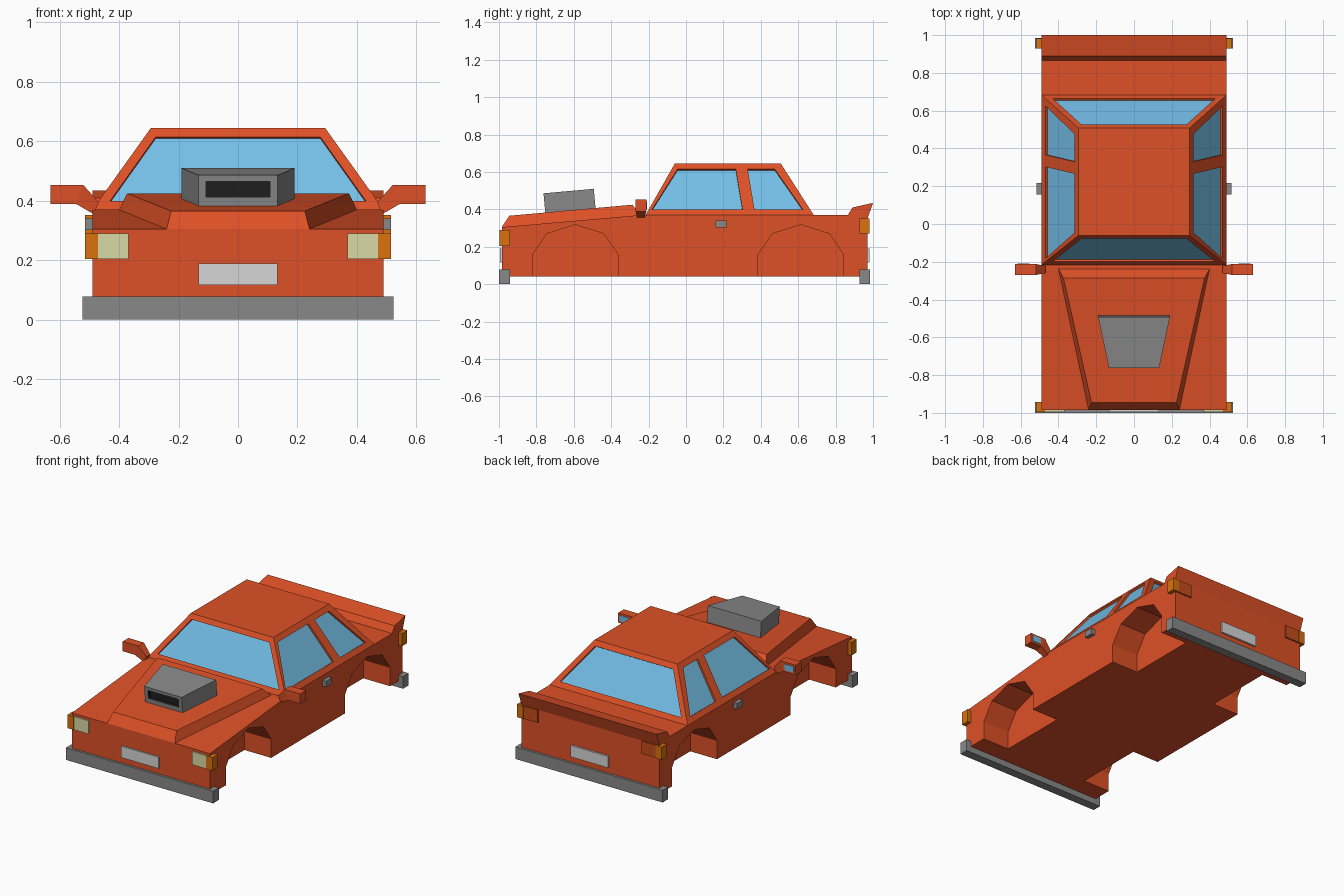
import bpy, bmesh
from mathutils import Vector

if "Cube" in bpy.data.objects:
    bpy.data.objects.remove(bpy.data.objects["Cube"])


def material(name, r, g, b):
    m = bpy.data.materials.new(name)
    m.diffuse_color = (r, g, b, 1)
    m.use_nodes = True
    m.node_tree.nodes["Principled BSDF"].inputs["Base Color"].default_value = m.diffuse_color
    return m


PAINT = material("orange_paint", 0.73, 0.082, 0.02)
GREY = material("grey_metal", 0.25, 0.25, 0.25)
BLACK = material("black", 0.015, 0.015, 0.015)
GLASS = material("blue_glass", 0.175, 0.52, 0.80)
CREAM = material("cream_lamp", 0.70, 0.70, 0.38)
AMBER = material("amber_lamp", 0.70, 0.17, 0.004)
RED = material("tail_red", 0.56, 0.07, 0.01)
PLATE = material("pale_plate", 0.68, 0.67, 0.67)


def finish(name, bm, mats, mirror=False):
    bmesh.ops.remove_doubles(bm, verts=bm.verts, dist=1e-5)
    bmesh.ops.recalc_face_normals(bm, faces=bm.faces)
    me = bpy.data.meshes.new(name)
    bm.to_mesh(me)
    bm.free()
    for m in mats:
        me.materials.append(m)
    ob = bpy.data.objects.new(name, me)
    bpy.context.collection.objects.link(ob)
    if mirror:
        ob.modifiers.new("mirror", 'MIRROR').use_mirror_merge = False
    return ob


def loft(name, ring_a, ring_b, mat, mirror=False):
    """Closed solid between two matching outlines."""
    bm = bmesh.new()
    a = [bm.verts.new(p) for p in ring_a]
    b = [bm.verts.new(p) for p in ring_b]
    bm.faces.new(a)
    bm.faces.new(b[::-1])
    for i in range(len(a)):
        j = (i + 1) % len(a)
        bm.faces.new((a[i], b[i], b[j], a[j]))
    return finish(name, bm, [mat], mirror)


def prism(name, axis, pts, lo, hi, mat, mirror=False):
    """Outline in (y,z) for axis x, or (x,z) for axis y, extruded lo..hi."""
    place = (lambda d, p: (d, p[0], p[1])) if axis == 'x' else (lambda d, p: (p[0], d, p[1]))
    return loft(name, [place(lo, p) for p in pts], [place(hi, p) for p in pts], mat, mirror)


def box(name, x0, x1, y0, y1, z0, z1, mat, mirror=False):
    return prism(name, 'x', [(y0, z0), (y1, z0), (y1, z1), (y0, z1)], x0, x1, mat, mirror)


# Lower body with tail lip
body = prism("body", 'x', [(-.985, .04), (-.985, .305), (-.24, .37), (.865, .37), (.89, .41),
                           (1.0, .435), (.97, .35), (.97, .04)], -.49, .49, PAINT)

# Wheel arches cut into both sides
ARCH = [(-.229, -.05), (-.229, .158), (-.152, .27), (0, .318), (.152, .27), (.229, .158), (.229, -.05)]
cutters = []
for yc in (-.592, .614):
    for s in (-1, 1):
        c = prism("arch_cutter", 'x', [(yc + y, z) for y, z in ARCH], s * .30, s * .6, PAINT)
        c.hide_render = True
        mod = body.modifiers.new("arch", 'BOOLEAN')
        mod.operation, mod.solver, mod.object = 'DIFFERENCE', 'EXACT', c
        cutters.append(c)
deps = bpy.context.evaluated_depsgraph_get()
cut_mesh = bpy.data.meshes.new_from_object(body.evaluated_get(deps))
body.modifiers.clear()
body.data = cut_mesh
for c in cutters:
    bpy.data.objects.remove(c)

# Raised bonnet
loft("bonnet",
     [(-.24, -.985, .305), (.24, -.985, .305), (.40, -.237, .37), (-.40, -.237, .37)],
     [(-.225, -.945, .366), (.225, -.945, .366), (.373, -.287, .425), (-.373, -.287, .425)], PAINT)

# Cabin with recessed windows
Z0, Z1, W0, W1 = .37, .645, .40, .615


def wall_point(wall, u, z):
    t = (z - Z0) / (Z1 - Z0)
    if wall == 'front':
        return Vector((u, -.216 + .156 * t, z))
    if wall == 'back':
        return Vector((u, .683 - .176 * t, z))
    return Vector(((1 if wall == 'right' else -1) * (.49 - .197 * t), u, z))


def window(bm, wall, outer, inner):
    """Frame, reveal and pane; four u values each: bottom pair, top pair."""
    def ring(us, za, zb):
        return [wall_point(wall, u, z) for u, z in zip(us, (za, za, zb, zb))]
    o, i = ring(outer, Z0, Z1), ring(inner, W0, W1)
    n = (o[1] - o[0]).cross(o[3] - o[0]).normalized()
    if n.dot(Vector((0, .23, .45)) - o[0]) < 0:
        n = -n
    rings = [[bm.verts.new(p) for p in r] for r in (o, i, [p + n * .012 for p in i])]
    for a, b in zip(rings, rings[1:]):
        for k in range(4):
            j = (k + 1) % 4
            bm.faces.new((a[k], a[j], b[j], b[k]))
    bm.faces.new(rings[2]).material_index = 1


bm = bmesh.new()
for wall in ('front', 'back'):
    window(bm, wall, (-.49, .49, .293, -.293), (-.43, .43, .277, -.277))
for wall in ('left', 'right'):
    window(bm, wall, (-.216, .34, .288, -.06), (-.182, .302, .266, -.045))
    window(bm, wall, (.34, .683, .507, .288), (.366, .625, .475, .330))
bm.faces.new([bm.verts.new(wall_point(w, u, Z1)) for w, u in
              (('left', -.06), ('left', .288), ('left', .507),
               ('right', .507), ('right', .288), ('right', -.06))])
finish("cabin", bm, [PAINT, GLASS])

# Air scoop with a recessed black mouth
bm = bmesh.new()


def rect(w, y0, y1, z0, z1):
    return [bm.verts.new(p) for p in ((-w, y0, z0), (w, y0, z0), (w, y1, z1), (-w, y1, z1))]


rings = [rect(.19, -.483, -.493, .40, .51), rect(.133, -.752, -.762, .38, .486),
         rect(.108, -.755, -.76, .413, .465), rect(.108, -.735, -.74, .413, .465)]
bm.faces.new(rings[0])
for n, (a, b) in enumerate(zip(rings, rings[1:])):
    for k in range(4):
        j = (k + 1) % 4
        bm.faces.new((a[k], a[j], b[j], b[k])).material_index = int(n == 2)
bm.faces.new(rings[3]).material_index = 1
finish("air_scoop", bm, [GREY, BLACK])

# Bumpers
box("front_bumper", -.523, .523, -1.0, -.942, 0, .078, GREY)
box("rear_bumper", -.523, .523, .928, .985, 0, .078, GREY)

# Lamps, wrapping round the corners
box("headlight", .368, .47, -.994, -.96, .205, .29, CREAM, True)
box("front_indicator", .47, .515, -.996, -.942, .205, .29, AMBER, True)
box("tail_light", .37, .47, .95, .979, .27, .352, RED, True)
box("rear_indicator", .47, .515, .928, .982, .27, .352, AMBER, True)

# Blank number plates
box("front_plate", -.133, .133, -.995, -.98, .117, .19, PLATE)
box("rear_plate", -.133, .133, .96, .982, .117, .19, PLATE)

# Door handles
box("door_handle", .48, .515, .157, .217, .302, .34, GREY, True)

# Door mirrors with their glass
prism("mirror_head", 'y', [(.63, .39), (.63, .453), (.52, .453), (.545, .39)], -.27, -.212, PAINT, True)
loft("mirror_arm",
     [(.52, -.27, .453), (.52, -.212, .453), (.545, -.212, .39), (.545, -.27, .39)],
     [(.468, -.26, .395), (.468, -.222, .395), (.485, -.222, .355), (.485, -.26, .355)], PAINT, True)
box("mirror_glass", .553, .618, -.214, -.209, .402, .441, GLASS, True)
